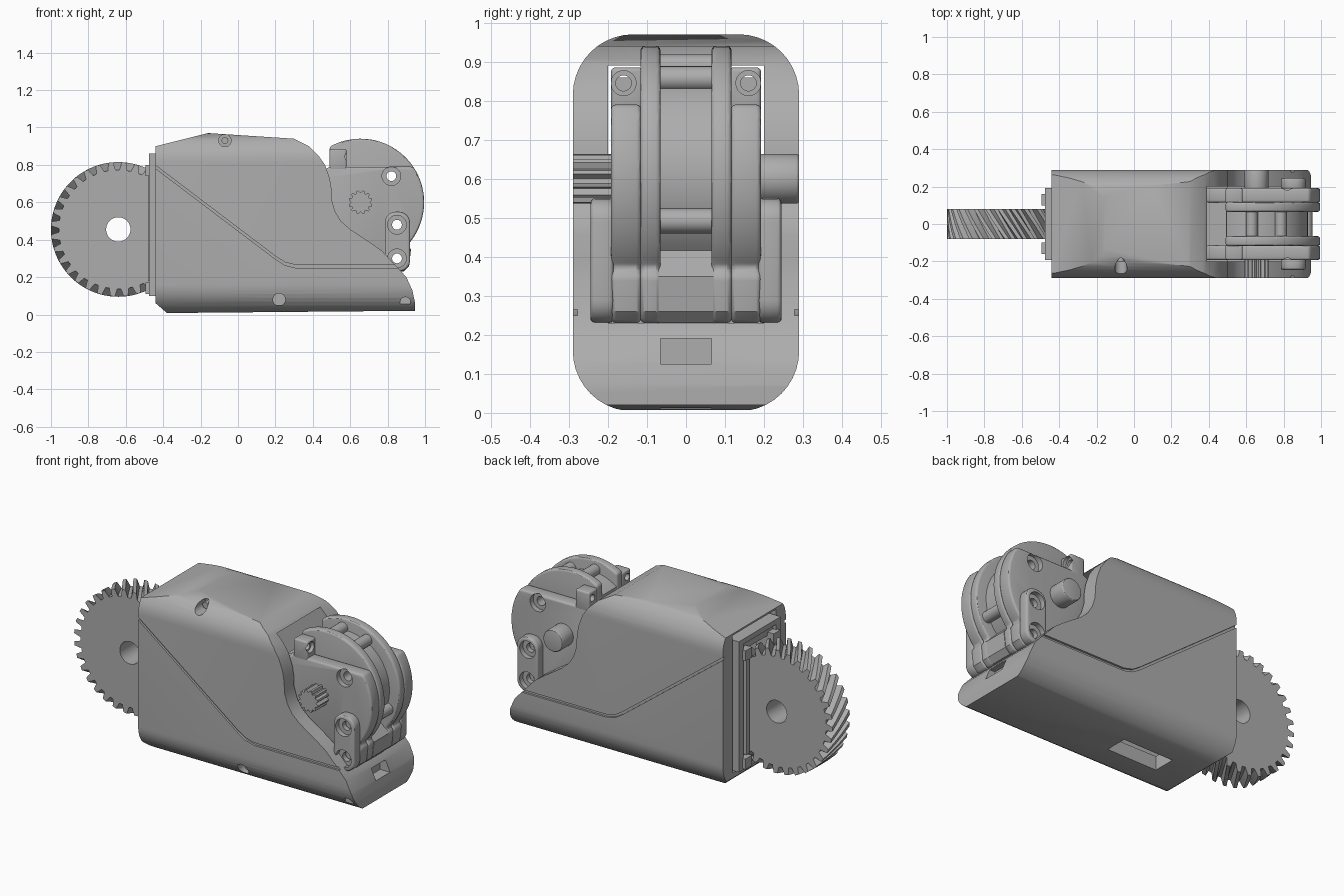
import bpy, bmesh
from math import pi, sin, cos, radians

cube = bpy.data.objects.get("Cube")
if cube:
    bpy.data.objects.remove(cube, do_unlink=True)

grey = bpy.data.materials.new("plain grey")
grey.use_nodes = True
GREY = (0.42, 0.42, 0.42, 1)
grey.diffuse_color = GREY
next(n for n in grey.node_tree.nodes if n.type == 'BSDF_PRINCIPLED').inputs["Base Color"].default_value = GREY

PIVOT = (0.655, 0.6)


def activate(ob):
    bpy.ops.object.select_all(action='DESELECT')
    ob.select_set(True)
    bpy.context.view_layer.objects.active = ob


def finish(name, bm):
    bmesh.ops.recalc_face_normals(bm, faces=bm.faces)
    me = bpy.data.meshes.new(name)
    bm.to_mesh(me)
    bm.free()
    me.materials.append(grey)
    ob = bpy.data.objects.new(name, me)
    bpy.context.collection.objects.link(ob)
    return ob


def prism(name, pts, axis, lo, hi, bevel=0):
    """Extrude a 2D outline along x (y,z points), y (x,z points) or z (x,y points)."""
    place = {'x': lambda a, b, d: (d, a, b),
             'y': lambda a, b, d: (a, d, b),
             'z': lambda a, b, d: (a, b, d)}[axis]
    bm = bmesh.new()
    ends = [[bm.verts.new(place(a, b, d)) for a, b in pts] for d in (lo, hi)]
    bm.faces.new(ends[0])
    bm.faces.new(ends[1])
    n = len(pts)
    for i in range(n):
        j = (i + 1) % n
        bm.faces.new((ends[0][i], ends[0][j], ends[1][j], ends[1][i]))
    ob = finish(name, bm)
    if bevel:
        m = ob.modifiers.new("bevel", 'BEVEL')
        m.width, m.segments, m.angle_limit = bevel, 3, radians(40)
        activate(ob)
        bpy.ops.object.modifier_apply(modifier=m.name)
    return ob


def rect(a0, a1, b0, b1):
    return [(a0, b0), (a1, b0), (a1, b1), (a0, b1)]


def arc(c, r, start, end, n):
    return [(c[0] + r * cos(radians(start + (end - start) * i / n)),
             c[1] + r * sin(radians(start + (end - start) * i / n))) for i in range(n + 1)]


def circle(c, r, n=32):
    return arc(c, r, 0, 360, n)[:-1]


def rounded(a0, a1, b0, b1, r, n=10):
    pts = []
    for k, c in enumerate([(a1 - r, b1 - r), (a0 + r, b1 - r), (a0 + r, b0 + r), (a1 - r, b0 + r)]):
        pts += arc(c, r, 90 * k, 90 * k + 90, n)
    return pts


def boolean(ob, tools, op='DIFFERENCE'):
    for tool in tools:
        m = ob.modifiers.new("cut", 'BOOLEAN')
        m.operation, m.object, m.solver = op, tool, 'EXACT'
        activate(ob)
        bpy.ops.object.modifier_apply(modifier=m.name)
        bpy.data.objects.remove(tool, do_unlink=True)


# Housing: side outline crossed with a rounded section
side = [(-0.44, 0.06), (-0.38, 0.008), (0.945, 0.02), (0.945, 0.07), (0.932, 0.13), (0.9, 0.2),
        (0.85, 0.255), (0.77, 0.34), (0.7, 0.39), (0.6, 0.455), (0.55, 0.5), (0.52, 0.55),
        (0.502, 0.61), (0.5, 0.67), (0.49, 0.73), (0.465, 0.8), (0.43, 0.85), (0.38, 0.9),
        (0.3, 0.94), (-0.16, 0.97), (-0.44, 0.9)]
housing = prism("housing", side, 'y', -0.4, 0.4)
boolean(housing, [prism("section", rounded(-0.29, 0.29, 0.004, 0.97, 0.155), 'x', -0.6, 1.1)], 'INTERSECT')

# Hollow inside, belly slot, lip notch
boolean(housing, [
    prism("cavity", rect(-0.2, 0.2, 0.23, 0.89), 'x', -0.7, 1.2),
    prism("rear_pocket", rect(-0.2, 0.2, 0.09, 0.5), 'x', -0.7, 0.5),
    prism("belly_slot", rect(-0.2, 0.12, -0.065, 0.065), 'z', -0.1, 0.2),
    prism("lip_notch", rect(-0.065, 0.065, 0.125, 0.19), 'x', 0.87, 1.1),
])

# Blind holes on the right-hand wall and the seam on both walls
for c, r, depth in [((-0.07, 0.93), 0.033, -0.15), ((0.22, 0.08), 0.033, -0.21), ((0.895, 0.065), 0.028, -0.25)]:
    boolean(housing, [prism("hole", circle(c, r), 'y', -0.5, depth)])
seam = [(-0.5, 0.842), (0.2, 0.312), (0.25, 0.28), (0.31, 0.265), (0.95, 0.265)]
seam += [(x, z - 0.016) for x, z in reversed(seam)]
for s in (-1, 1):
    boolean(housing, [prism("seam", seam, 'y', *sorted((s * 0.278, s * 0.4)))])

# Screw bosses seen inside the blind hole
prism("upper_screw", circle((-0.07, 0.93), 0.018), 'y', -0.2, -0.14)

# Rear frame around the gear
frame = prism("rear_frame", rect(-0.192, 0.192, 0.1, 0.86), 'x', -0.475, -0.38)
boolean(frame, [prism("slot", rect(-0.1, 0.1, 0.08 + 0.1, 0.78), 'x', -0.6, -0.2),
                prism("recess", rect(-0.15, 0.15, 0.13, 0.83), 'x', -0.6, -0.455)])
for s in (-1, 1):
    prism("frame_rail", rect(min(s * 0.1, s * 0.13), max(s * 0.1, s * 0.13), 0.18, 0.78), 'x', -0.48, -0.4)
    for z in (0.11, 0.74):
        prism("frame_tab", rect(min(s * 0.1, s * 0.16), max(s * 0.1, s * 0.16), z, z + 0.06), 'x', -0.495, -0.44)

# Helical gear with a bore
TEETH, LAYERS, HALF, TWIST = 32, 6, 0.08, 1.9
tooth = [(0.0, 0.318), (0.17, 0.358), (0.5, 0.36), (0.68, 0.318)]
bm = bmesh.new()
outer, inner = [], []
for k in range(LAYERS + 1):
    y = -HALF + 2 * HALF * k / LAYERS
    rim, bore = [], []
    for t in range(TEETH):
        for f, r in tooth:
            a = 2 * pi * (t + f) / TEETH + TWIST * y
            rim.append(bm.verts.new((-0.64 + r * cos(a), y, 0.455 + r * sin(a))))
            bore.append(bm.verts.new((-0.64 + 0.065 * cos(a), y, 0.455 + 0.065 * sin(a))))
    outer.append(rim)
    inner.append(bore)
rings = outer + inner[::-1]
count = len(outer[0])
for k in range(len(rings)):
    a, b = rings[k], rings[(k + 1) % len(rings)]
    for i in range(count):
        j = (i + 1) % count
        bm.faces.new((a[i], a[j], b[j], b[i]))
finish("helical_gear", bm)

# Knuckle: grooved wheel between two cheeks, with a shared foot
foot = [(0.925, 0.35), (0.915, 0.26), (0.885, 0.23), (0.76, 0.23), (0.6, 0.38)]
rail = arc(PIVOT, 0.34, 119, -42, 40) + foot + [(0.49, 0.5)]
core = arc(PIVOT, 0.275, 126, -42, 36) + foot + [(0.49, 0.5)]
cheek = arc(PIVOT, 0.34, 34, -42, 24) + foot + [(0.38, 0.5), (0.38, 0.73), (0.49, 0.79)]
bolts = [(0.82, 0.74), (0.85, 0.48), (0.85, 0.3)]


def drill(ob, s, face):
    for c in bolts:
        boolean(ob, [prism("bolt_bore", circle(c, 0.026), 'y', -0.4, 0.4),
                     prism("bolt_seat", circle(c, 0.05), 'y', *sorted((s * (face - 0.03), s * 0.4)))])


wheel = prism("knuckle_core", core, 'y', -0.07, 0.07)
for c in bolts:
    boolean(wheel, [prism("bolt_bore", circle(c, 0.026), 'y', -0.4, 0.4)])
prism("knuckle_hub", rect(0.38, 0.6, 0.45, 0.73), 'y', -0.12, 0.12)
for angle in (95, 63, -22):
    a = radians(angle)
    prism("groove_bridge", circle((PIVOT[0] + 0.288 * cos(a), PIVOT[1] + 0.288 * sin(a)), 0.032, 20), 'y', -0.07, 0.07)

for s, label in ((-1, "right"), (1, "left")):
    def span(a, b):
        return sorted((s * a, s * b))
    wall = prism(label + "_wheel_rail", rail, 'y', *span(0.065, 0.117), 0.012)
    for c in bolts:
        boolean(wall, [prism("bolt_bore", circle(c, 0.026), 'y', -0.4, 0.4)])
    plate = prism(label + "_cheek", cheek, 'y', *span(0.115, 0.192), 0.012)
    drill(plate, s, 0.192)
    # Ear with a screw hole along the length
    y0, y1 = span(0.11, 0.192)
    ear = prism(label + "_ear", rect(y0, y1, 0.77, 0.885), 'x', 0.49, 0.58, 0.01)
    boolean(ear, [prism("ear_bore", circle((s * 0.16, 0.845), 0.02), 'x', 0.3, 0.8),
                  prism("ear_seat", circle((s * 0.16, 0.845), 0.032), 'x', 0.56, 0.8)])
    # Bolted side lobe
    lobe = prism(label + "_lobe", rounded(0.785, 0.92, 0.23, 0.55, 0.06, 6), 'y', *span(0.185, 0.245), 0.012)
    drill(lobe, s, 0.245)

# Pivot shaft: splined on the right, plain on the left
star = [(PIVOT[0] + r * cos(2 * pi * (k + f) / 12), PIVOT[1] + r * sin(2 * pi * (k + f) / 12))
        for k in range(12) for f, r in ((0, 0.05), (0.35, 0.064), (0.65, 0.064))]
prism("splined_shaft", star, 'y', -0.29, -0.18)
prism("plain_shaft", circle(PIVOT, 0.064, 40), 'y', 0.18, 0.29, 0.008)

# Smooth the curved surfaces, keep the edges crisp
bpy.ops.object.select_all(action='DESELECT')
for ob in bpy.context.collection.objects:
    if ob.type == 'MESH' and ob.data.materials and ob.data.materials[0] == grey:
        ob.select_set(True)
        bpy.context.view_layer.objects.active = ob
bpy.ops.object.shade_smooth_by_angle(angle=radians(30))
